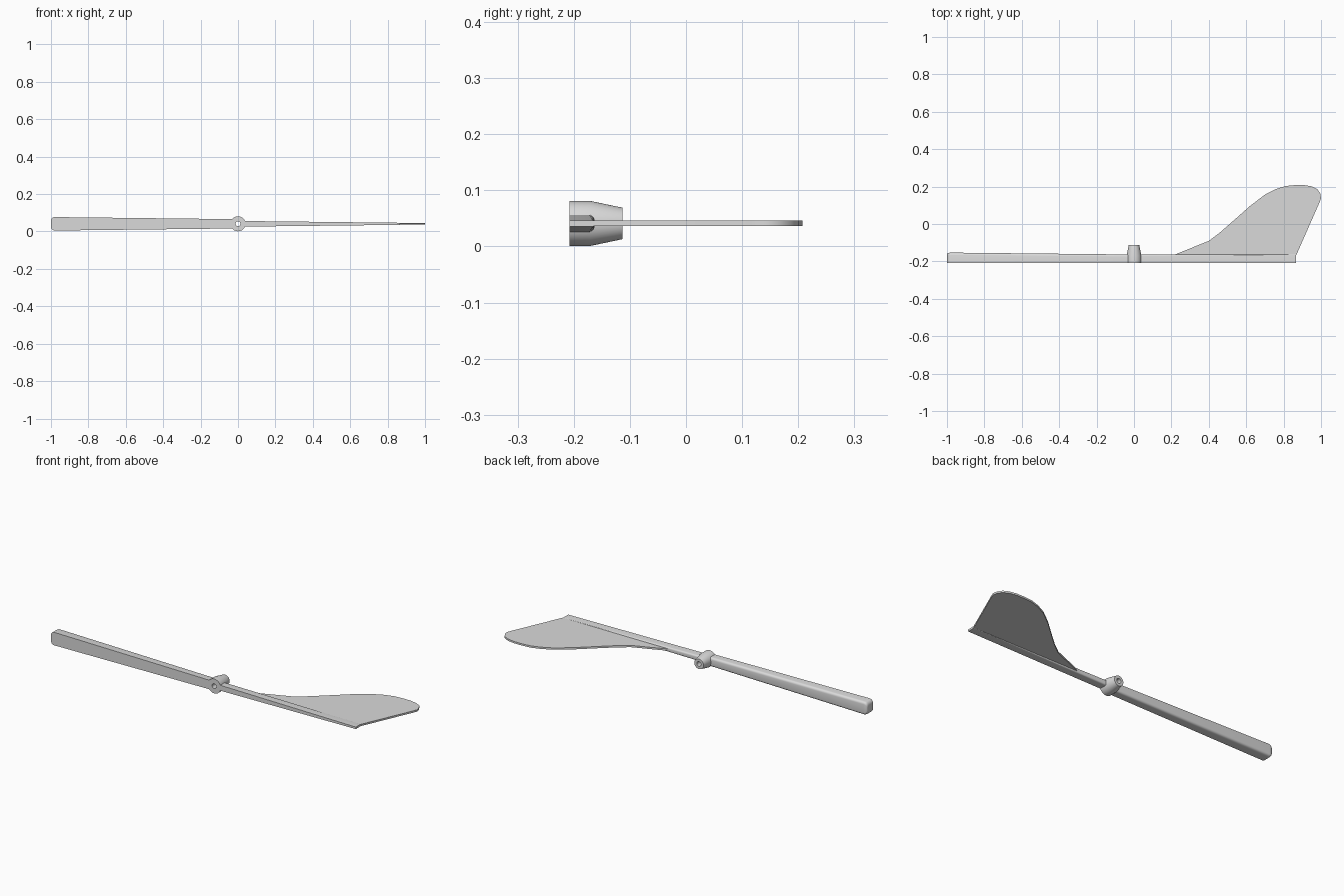
import bpy, bmesh, math

cube = bpy.data.objects.get("Cube")
if cube:
    bpy.data.objects.remove(cube, do_unlink=True)

AXIS_Z = 0.041   # height of the shaft centre line
FRONT = -0.208   # flat front plane

grey = bpy.data.materials.new("plain grey")
grey.use_nodes = True
colour = (0.7, 0.7, 0.7, 1)
grey.diffuse_color = colour
grey.node_tree.nodes["Principled BSDF"].inputs["Base Color"].default_value = colour


def finish(name, bm, smooth=True):
    bmesh.ops.recalc_face_normals(bm, faces=bm.faces)
    mesh = bpy.data.meshes.new(name)
    bm.to_mesh(mesh)
    bm.free()
    mesh.materials.append(grey)
    obj = bpy.data.objects.new(name, mesh)
    bpy.context.collection.objects.link(obj)
    if smooth:
        bpy.ops.object.select_all(action='DESELECT')
        obj.select_set(True)
        bpy.context.view_layer.objects.active = obj
        bpy.ops.object.shade_smooth_by_angle(angle=math.radians(30))
    return obj


def section(x, half, back, radius, steps=4):
    """Bar cross-section: square at the front, rounded at the back."""
    pts = [(x, FRONT, -half)]
    for i in range(steps + 1):
        a = math.pi / 2 * i / steps
        pts.append((x, back - radius + radius * math.sin(a),
                    -half + radius - radius * math.cos(a)))
    pts += [(px, py, -pz) for px, py, pz in reversed(pts)]
    return [(px, py, pz + AXIS_Z) for px, py, pz in pts]


def loft(name, sections):
    bm = bmesh.new()
    rings = [[bm.verts.new(p) for p in s] for s in sections]
    n = len(rings[0])
    for a, b in zip(rings, rings[1:]):
        for i in range(n):
            j = (i + 1) % n
            bm.faces.new((a[i], a[j], b[j], b[i]))
    bm.faces.new(rings[0])
    bm.faces.new(rings[-1])
    return finish(name, bm)


# Long counterweight arm, thicker toward its rounded tip
tip = [section(-0.03, 0.025, -0.163, 0.012)]
r = 0.02
for i in range(6):
    a = math.pi / 2 * i / 5
    inset = r * (1 - math.cos(a))
    tip.append(section(-1 + r - r * math.sin(a), 0.036 - inset,
                       -0.153 - inset * 0.4, 0.013))
loft("counterweight_arm", tip)

# Slim spar that thins out into the fin
loft("fin_spar", [section(0.03, 0.015, -0.163, 0.009),
                  section(0.867, 0.0055, -0.163, 0.003)])

# Flat fin
outline = [(0.2, -0.175), (0.22, -0.163), (0.4, -0.09), (0.46, -0.045),
           (0.54, 0.025), (0.62, 0.096), (0.7, 0.157), (0.76, 0.187),
           (0.81, 0.203), (0.86, 0.208), (0.91, 0.208), (0.95, 0.201),
           (0.98, 0.186), (0.996, 0.163), (1.0, 0.138), (0.993, 0.118),
           (0.867, -0.168), (0.867, -0.175)]
bm = bmesh.new()
face = bm.faces.new([bm.verts.new((x, y, AXIS_Z - 0.005)) for x, y in outline])
ext = bmesh.ops.extrude_face_region(bm, geom=[face])
bmesh.ops.translate(bm, vec=(0, 0, 0.01),
                    verts=[v for v in ext["geom"] if isinstance(v, bmesh.types.BMVert)])
finish("fin", bm)

# Tapered hub with a through hole, turned around the y axis
profile = [(0.04, FRONT), (0.04, -0.17), (0.028, -0.113),
           (0.013, -0.113), (0.013, FRONT)]
SIDES = 40
bm = bmesh.new()
rings = []
for k in range(SIDES):
    a = 2 * math.pi * k / SIDES
    rings.append([bm.verts.new((rad * math.cos(a), y, AXIS_Z + rad * math.sin(a)))
                  for rad, y in profile])
for k in range(SIDES):
    a, b = rings[k], rings[(k + 1) % SIDES]
    for i in range(len(profile)):
        j = (i + 1) % len(profile)
        bm.faces.new((a[i], a[j], b[j], b[i]))
hub = finish("hub", bm)
